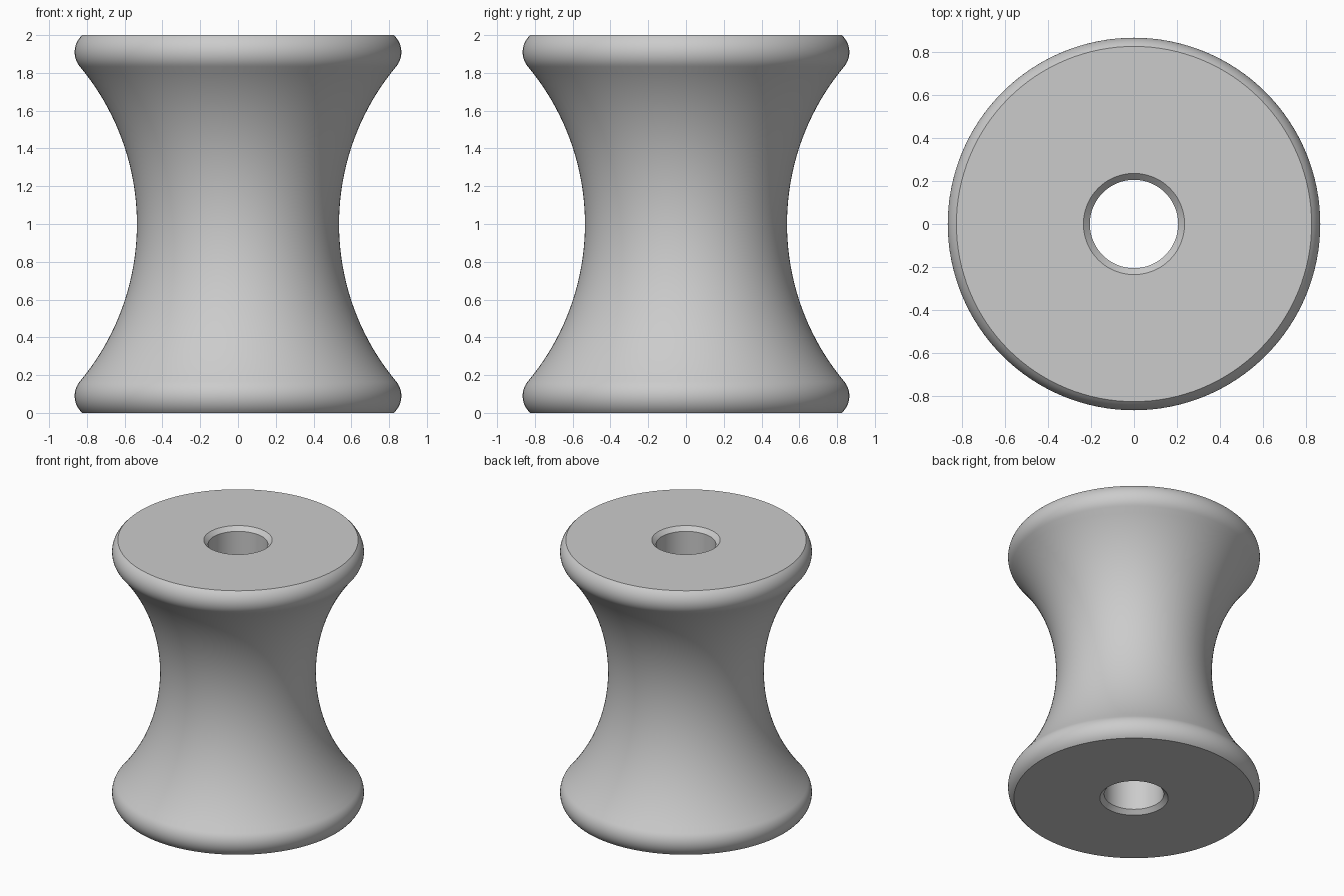
import bpy
import bmesh
from math import atan2, cos, sin, pi, radians
from mathutils import Matrix, Vector

cube = bpy.data.objects.get("Cube")
if cube:
    bpy.data.objects.remove(cube, do_unlink=True)

SEGMENTS = 128
HEIGHT = 2.0
HOLE, CHAMFER = 0.205, 0.03
RIM_R, RIM_CENTRE = 0.12, Vector((0.745, 0.09))
WAIST_CENTRE = Vector((1.835, 1.0))
WAIST_R = 1.30


def arc(centre, radius, start, end, steps):
    """Points along an arc in the (radius, height) plane."""
    angles = [start + (end - start) * i / steps for i in range(steps + 1)]
    return [(centre.x + radius * cos(a), centre.y + radius * sin(a)) for a in angles]


# Lower half of the profile: bore, chamfer, flat end, rounded rim, concave waist
to_waist = WAIST_CENTRE - RIM_CENTRE
tangent = atan2(to_waist.y, to_waist.x)
base_angle = -atan2(RIM_CENTRE.y, 0.08)
half = [(HOLE, CHAMFER), (HOLE + CHAMFER, 0)]
half += arc(RIM_CENTRE, RIM_R, base_angle, tangent, 14)
half[2] = (half[2][0], 0)
half += arc(WAIST_CENTRE, WAIST_R, pi + tangent, pi, 20)[1:]

# Mirror the half about the middle to close the profile
profile = half + [(r, HEIGHT - z) for r, z in reversed(half[:-1])]

# Revolve the profile around the vertical axis
bm = bmesh.new()
rings = []
for i in range(SEGMENTS):
    turn = Matrix.Rotation(2 * pi * i / SEGMENTS, 3, "Z")
    rings.append([bm.verts.new(turn @ Vector((r, 0, z))) for r, z in profile])
for i, ring in enumerate(rings):
    following = rings[(i + 1) % SEGMENTS]
    for j in range(len(profile)):
        k = (j + 1) % len(profile)
        bm.faces.new((ring[j], following[j], following[k], ring[k]))
bmesh.ops.recalc_face_normals(bm, faces=bm.faces)

mesh = bpy.data.meshes.new("roller")
bm.to_mesh(mesh)
bm.free()
roller = bpy.data.objects.new("roller", mesh)
bpy.context.collection.objects.link(roller)

# Plain grey finish
grey = bpy.data.materials.new("light_grey")
grey.use_nodes = True
colour = (0.6, 0.6, 0.6, 1)
grey.diffuse_color = colour
for node in grey.node_tree.nodes:
    if node.type == "BSDF_PRINCIPLED":
        node.inputs["Base Color"].default_value = colour
mesh.materials.append(grey)

# Smooth sides with crisp end edges
bpy.ops.object.select_all(action="DESELECT")
roller.select_set(True)
bpy.context.view_layer.objects.active = roller
bpy.ops.object.shade_smooth_by_angle(angle=radians(30))
